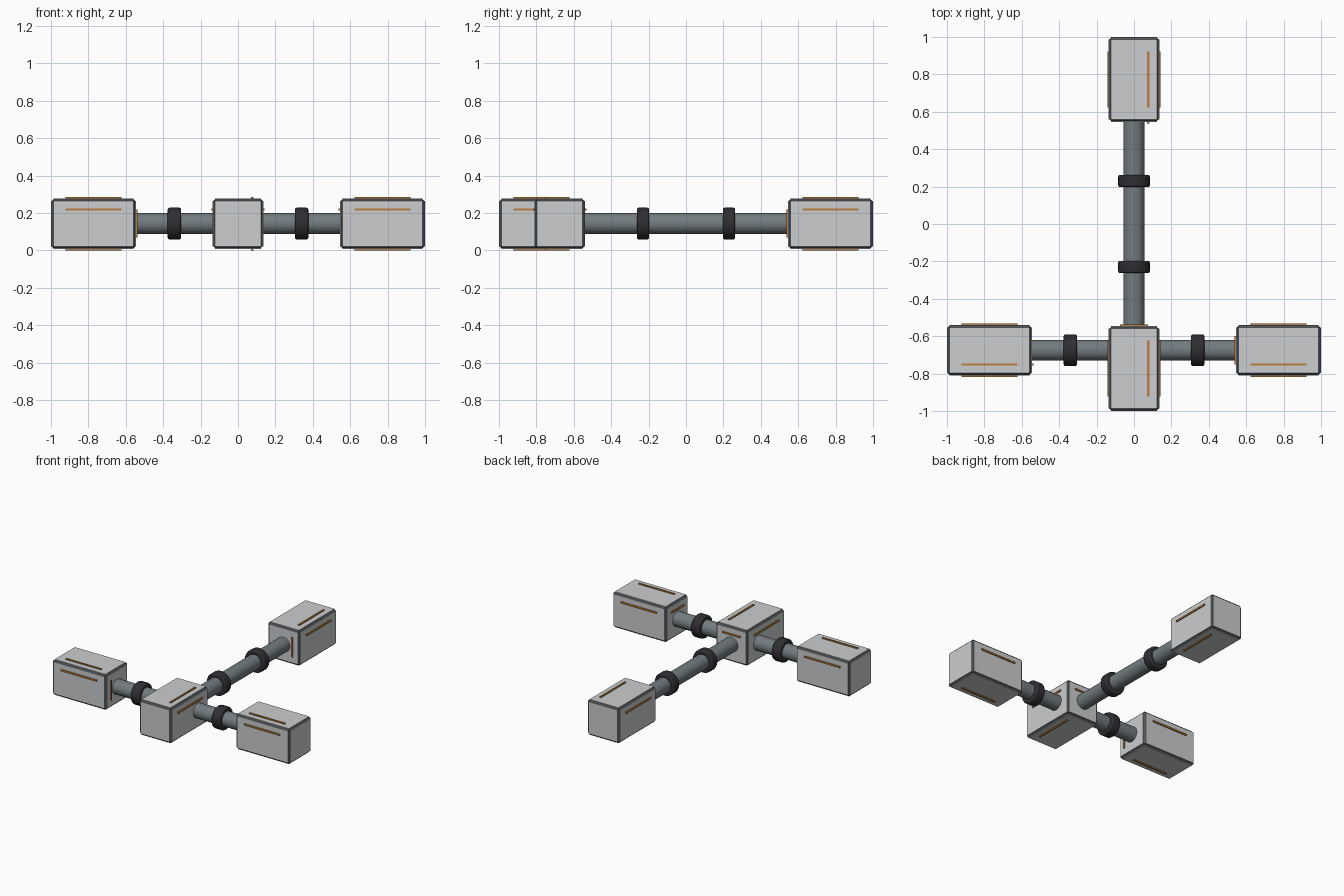
import bpy
from mathutils import Vector

if "Cube" in bpy.data.objects:
    bpy.data.objects.remove(bpy.data.objects["Cube"])

CZ = 0.143       # height of the shared centre line
HALF = 0.135     # half width of a module, panels included
LONG = 0.227     # half length of a module
ROW = -0.675     # y of the cross arm


def material(name, rgb):
    m = bpy.data.materials.new(name)
    m.diffuse_color = (*rgb, 1)
    m.use_nodes = True
    m.node_tree.nodes["Principled BSDF"].inputs["Base Color"].default_value = m.diffuse_color
    return m


PANEL = material("light_grey", (0.60, 0.61, 0.62))
FRAME = material("frame_grey", (0.08, 0.095, 0.11))
STEEL = material("steel_grey", (0.17, 0.20, 0.215))
RUBBER = material("collar_black", (0.028, 0.028, 0.033))
ORANGE = material("orange", (0.50, 0.22, 0.05))


def finish(ob, name, mat, bevel=0, segments=1):
    ob.name = name
    ob.data.materials.append(mat)
    if bevel:
        b = ob.modifiers.new("bevel", 'BEVEL')
        b.width, b.segments, b.limit_method = bevel, segments, 'ANGLE'
    return ob


def box(name, centre, size, mat, bevel=0):
    bpy.ops.mesh.primitive_cube_add(size=1, location=centre)
    ob = bpy.context.object
    ob.scale = size
    bpy.ops.object.transform_apply(location=False, rotation=False, scale=True)
    return finish(ob, name, mat, bevel)


def rod(name, axis, centre, radius, length, mat, sides=32, bevel=0):
    rot = (0, 1.570796, 0) if axis == 0 else (1.570796, 0, 0)
    bpy.ops.mesh.primitive_cylinder_add(vertices=sides, radius=radius, depth=length,
                                        location=centre, rotation=rot)
    ob = bpy.context.object
    bpy.ops.object.shade_smooth_by_angle(angle=0.6)
    return finish(ob, name, mat, bevel, 2)


def module(name, centre, axis, inner, inner_run, inner_side):
    """Framed box along an axis; inner is the direction of its tube end."""
    c = Vector(centre)
    half = Vector((HALF, HALF, HALF))
    half[axis] = LONG
    box(name + "_frame", c, 2 * (half - Vector((0.004,) * 3)), FRAME, 0.009)
    for d in range(3):
        for s in (-1, 1):
            # cover panel on each face
            size = 2 * (half - Vector((0.013,) * 3))
            size[d] = 0.008
            pos = c.copy()
            pos[d] += s * (half[d] - 0.004)
            box(name + "_panel", pos, size, PANEL)
            # accent strip, left off the outer end
            if d == axis and s != inner:
                continue
            if d == axis:
                run, length = inner_run, 0.15
                off, shift = 3 - axis - inner_run, inner_side * 0.076
                if run == 2:
                    off = 1 - axis
                else:
                    off = 2
            else:
                run, length = axis, 0.30
                off = 3 - axis - d
                shift = -0.076 if (axis == 0 and off == 1) else 0.076
            size = Vector((0.012,) * 3)
            size[run] = length
            size[d] = 0.009
            pos = c.copy()
            pos[d] += s * (half[d] + 0.0035)
            pos[off] += shift
            box(name + "_accent_strip", pos, size, ORANGE)


END = 1 - LONG
module("hub_module", (0, -END, CZ), 1, 1, 0, 1)
module("rear_module", (0, END, CZ), 1, -1, 2, 1)
module("left_module", (-END, ROW, CZ), 0, 1, 2, -1)
module("right_module", (END, ROW, CZ), 0, -1, 1, 1)

# Connecting tubes
rod("long_tube", 1, (0, 0, CZ), 0.056, 1.12, STEEL)
for side, s in (("left", -1), ("right", 1)):
    rod(side + "_tube", 0, (s * 0.34, ROW, CZ), 0.056, 0.45, STEEL)
    rod(side + "_collar", 0, (s * 0.34, ROW, CZ), 0.085, 0.072, RUBBER, 24, 0.01)
for side, s in (("front", -1), ("rear", 1)):
    rod(side + "_collar", 1, (0, s * 0.23, CZ), 0.085, 0.066, RUBBER, 24, 0.01)
